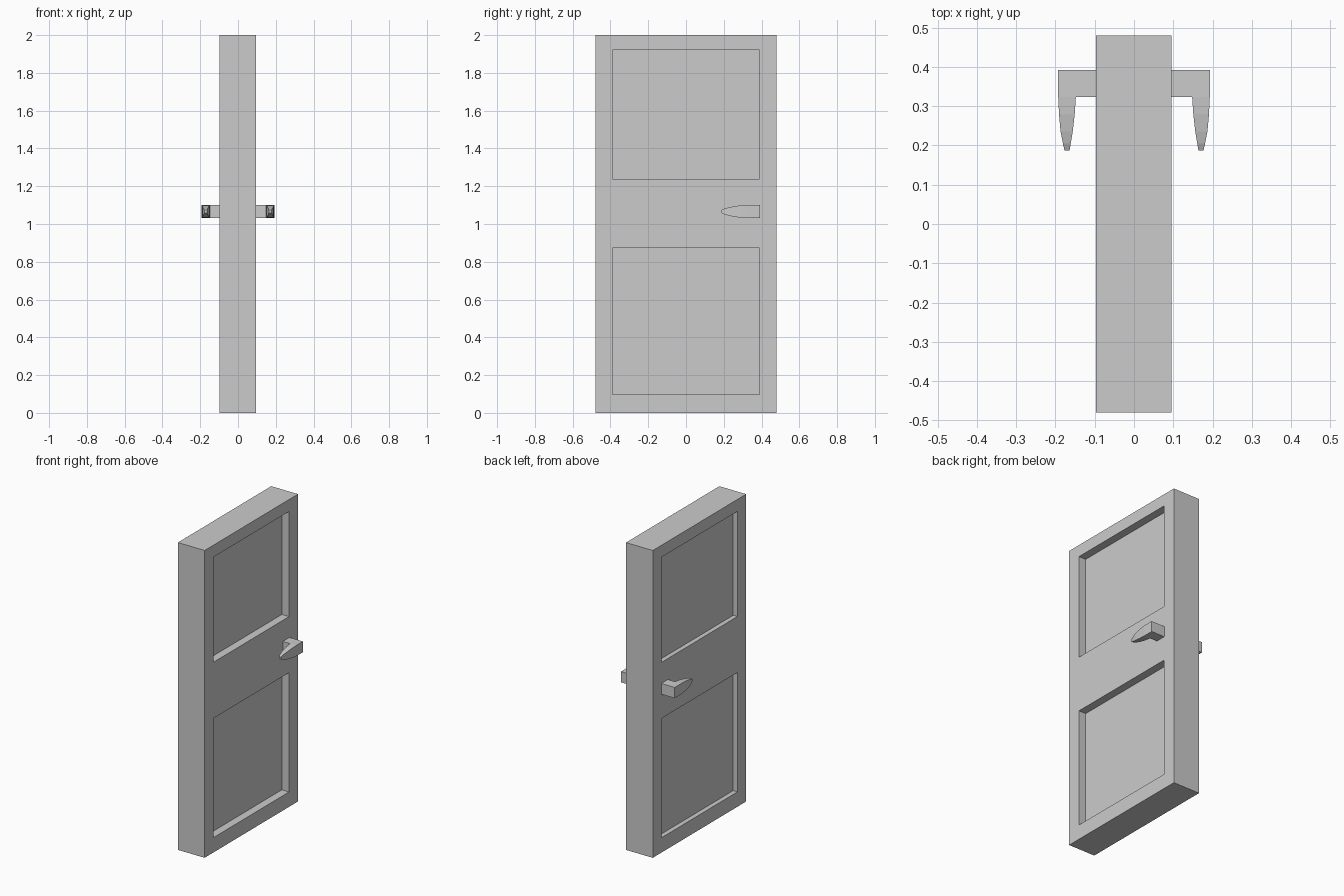
import bpy, bmesh

if "Cube" in bpy.data.objects:
    bpy.data.objects.remove(bpy.data.objects["Cube"])

X0, X1 = -0.097, 0.096      # door faces
DEPTH_BACK, DEPTH_FRONT = 0.03, 0.052   # panel recess on -x and +x faces


def finish(name, bm):
    bmesh.ops.recalc_face_normals(bm, faces=bm.faces)
    mesh = bpy.data.meshes.new(name)
    bm.to_mesh(mesh)
    bm.free()
    obj = bpy.data.objects.new(name, mesh)
    bpy.context.collection.objects.link(obj)
    return obj


def box(name, x0, x1, y0, y1, z0, z1):
    bm = bmesh.new()
    bmesh.ops.create_cube(bm, size=1)
    for v in bm.verts:
        v.co.x = x1 if v.co.x > 0 else x0
        v.co.y = y1 if v.co.y > 0 else y0
        v.co.z = z1 if v.co.z > 0 else z0
    return finish(name, bm)


# Door slab with two recessed panels on each face
door = box("door", X0, X1, -0.48, 0.48, 0, 2)
for z0, z1 in ((0.097, 0.873), (1.238, 1.922)):
    for x0, x1 in ((X0 - 0.1, X0 + DEPTH_BACK), (X1 - DEPTH_FRONT, X1 + 0.1)):
        cutter = box("panel_cutter", x0, x1, -0.39, 0.388, z0, z1)
        cutter.hide_render = True
        mod = door.modifiers.new("panel", 'BOOLEAN')
        mod.operation = 'DIFFERENCE'
        mod.solver = 'EXACT'
        mod.object = cutter
        bpy.context.view_layer.objects.active = door
        bpy.ops.object.modifier_apply(modifier=mod.name)
        bpy.data.objects.remove(cutter)


# Lever handles: square neck out of the door, then a tapering grip
def handle(name, side):
    face = X1 if side > 0 else -X0
    zc = 1.066
    # y, inner x, outer x, half height
    sections = ((0.392, face, 0.193, 0.035), (0.324, face, 0.193, 0.035),
                (0.324, 0.148, 0.193, 0.035), (0.28, 0.151, 0.191, 0.0315),
                (0.235, 0.156, 0.187, 0.024), (0.205, 0.161, 0.181, 0.016),
                (0.187, 0.164, 0.177, 0.008))
    bm = bmesh.new()
    rings = [[bm.verts.new((side * x, y, zc + h * s))
              for x, s in ((a, -1), (b, -1), (b, 1), (a, 1))]
             for y, a, b, h in sections]
    for p, q in zip(rings, rings[1:]):
        for i in range(4):
            j = (i + 1) % 4
            bm.faces.new((p[i], p[j], q[j], q[i]))
    bm.faces.new(rings[0])
    bm.faces.new(rings[-1])
    bmesh.ops.remove_doubles(bm, verts=bm.verts, dist=1e-5)
    finish(name, bm)


handle("handle_right", 1)
handle("handle_left", -1)
